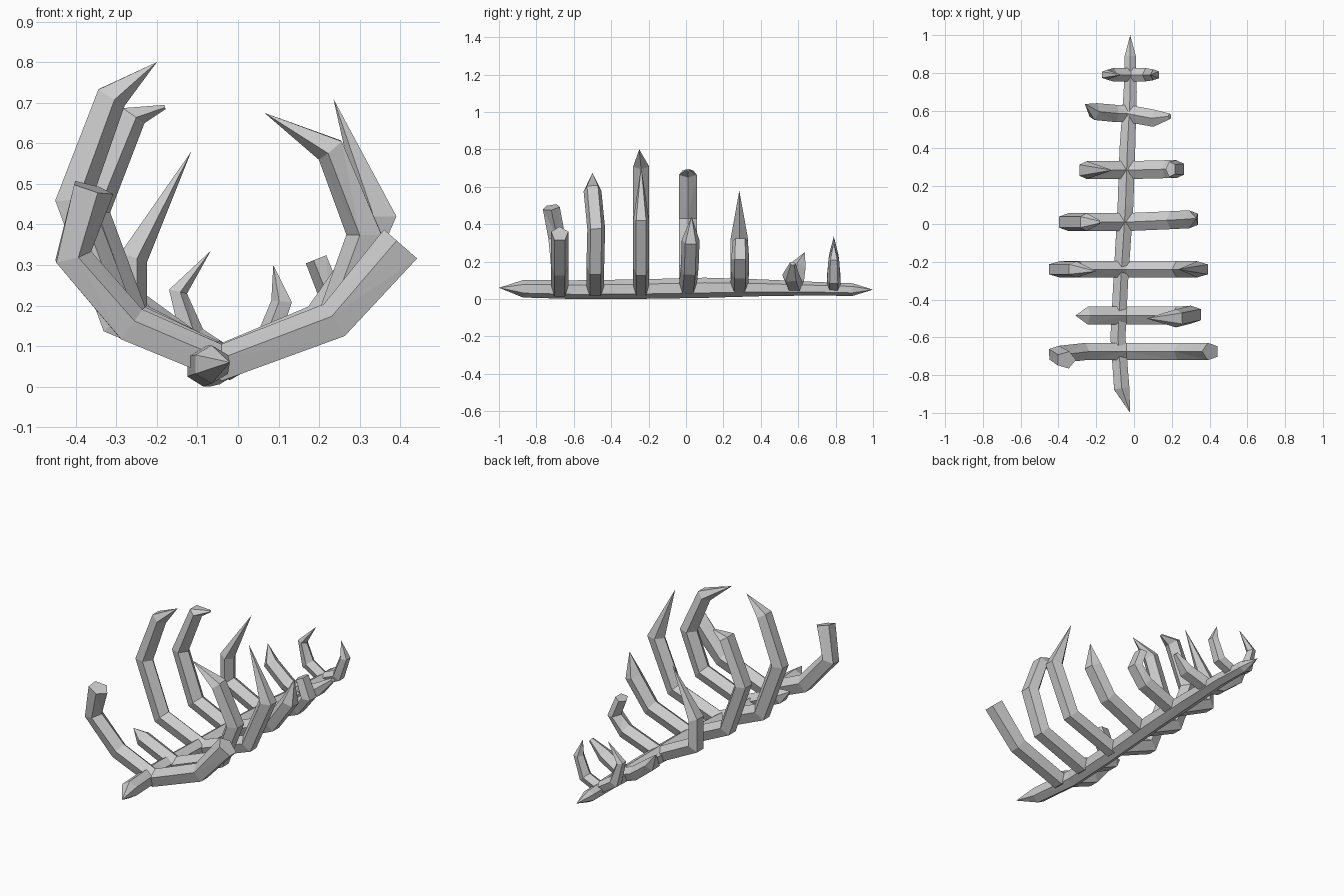
import bpy, bmesh, math
from mathutils import Vector


def sweep(name, pts, sides, phase=0.0):
    """Faceted tube; pts = (centre, half thickness, half width). Zero thickness gives a point."""
    bm = bmesh.new()
    rings = []
    n = len(pts)
    flat = Vector(pts[0][3])          # direction the width is measured along
    for i, (c, t, w, _) in enumerate(pts):
        c = Vector(c)
        if t == 0:
            rings.append([bm.verts.new(c)])
            continue
        tan = (Vector(pts[min(i + 1, n - 1)][0]) - Vector(pts[max(i - 1, 0)][0])).normalized()
        nor = flat.cross(tan).normalized()
        side = tan.cross(nor)
        ring = []
        for k in range(sides):
            a = 2 * math.pi * k / sides + phase
            ring.append(bm.verts.new(c + nor * t * math.cos(a) + side * w * math.sin(a)))
        rings.append(ring)
    for a, b in zip(rings, rings[1:]):
        for k in range(sides):
            j = (k + 1) % sides
            quad = [a[k % len(a)], a[j % len(a)], b[j % len(b)], b[k % len(b)]]
            bm.faces.new(list(dict.fromkeys(quad)))
    for r in (rings[0], rings[-1]):
        if len(r) > 2:
            bm.faces.new(r)
    bmesh.ops.triangulate(bm, faces=[f for f in bm.faces if len(f.verts) == 4])
    bmesh.ops.recalc_face_normals(bm, faces=bm.faces)
    me = bpy.data.meshes.new(name)
    bm.to_mesh(me)
    bm.free()
    ob = bpy.data.objects.new(name, me)
    bpy.context.collection.objects.link(ob)
    return ob


def rib(name, y, w, pts):
    """pts = (x, z, half thickness, y shift), running from left tip to right tip."""
    sweep(name, [((x, y + dy, z), t, w * min(1, t / 0.035), (0, 1, 0))
                 for x, z, t, dy in pts], 5, math.pi)


# spine: pointed hexagonal beam, slightly bent
sweep("spine", [((x, y, z), t, w, (1, 0, 0)) for x, y, z, t, w in [
    (-0.02, -1, 0.06, 0, 0), (-0.065, -0.87, 0.055, 0.047, 0.047),
    (-0.085, -0.6, 0.05, 0.05, 0.046), (-0.07, -0.3, 0.052, 0.052, 0.045),
    (-0.045, 0.1, 0.06, 0.054, 0.048), (-0.035, 0.4, 0.06, 0.045, 0.048),
    (-0.02, 0.7, 0.055, 0.036, 0.04), (-0.02, 0.89, 0.05, 0.034, 0.034),
    (-0.02, 1, 0.05, 0, 0)]], 6)

# ribs, front to back
rib("rib_1", -0.675, 0.048, [
    (-0.36, 0.49, 0.055, -0.045), (-0.41, 0.32, 0.05, -0.015), (-0.265, 0.15, 0.05, 0),
    (-0.04, 0.055, 0.05, 0), (0.24, 0.16, 0.052, 0), (0.405, 0.348, 0.06, 0)])
rib("rib_2", -0.485, 0.05, [
    (-0.31, 0.19, 0, 0), (-0.25, 0.15, 0.04, 0), (-0.04, 0.055, 0.048, 0),
    (0.235, 0.16, 0.048, 0), (0.315, 0.375, 0.048, 0.005),
    (0.23, 0.585, 0.04, -0.015), (0.065, 0.675, 0, -0.015)])
rib("rib_3", -0.24, 0.045, [
    (-0.2, 0.8, 0, -0.01), (-0.315, 0.715, 0.042, 0), (-0.41, 0.46, 0.05, 0),
    (-0.3, 0.165, 0.052, 0), (-0.04, 0.055, 0.05, 0), (0.235, 0.155, 0.05, 0),
    (0.35, 0.42, 0.05, 0), (0.235, 0.71, 0, 0)])
rib("rib_4", 0.01, 0.05, [
    (-0.18, 0.69, 0.006, 0), (-0.26, 0.67, 0.036, 0), (-0.36, 0.43, 0.045, 0),
    (-0.265, 0.165, 0.048, 0), (-0.04, 0.06, 0.048, 0), (0.2, 0.16, 0.046, 0.01),
    (0.305, 0.31, 0.045, 0.015), (0.33, 0.44, 0, 0.02)])
rib("rib_5", 0.285, 0.05, [
    (-0.115, 0.58, 0, 0), (-0.26, 0.32, 0.038, 0), (-0.26, 0.17, 0.046, 0),
    (-0.04, 0.06, 0.045, 0), (0.17, 0.14, 0.042, 0.005), (0.235, 0.215, 0.036, 0.005),
    (0.195, 0.315, 0.03, 0.005)])
rib("rib_6", 0.585, 0.048, [
    (-0.26, 0.25, 0, 0.05), (-0.21, 0.17, 0.036, 0.01), (-0.1, 0.085, 0.04, 0),
    (-0.03, 0.06, 0.04, 0), (0.11, 0.12, 0.036, -0.025), (0.19, 0.19, 0.012, -0.015)])
rib("rib_7", 0.79, 0.038, [
    (-0.067, 0.335, 0, 0), (-0.15, 0.235, 0.025, 0), (-0.115, 0.12, 0.036, 0),
    (-0.02, 0.06, 0.036, 0), (0.07, 0.1, 0.034, 0), (0.11, 0.21, 0.028, 0),
    (0.087, 0.3, 0, 0)])
